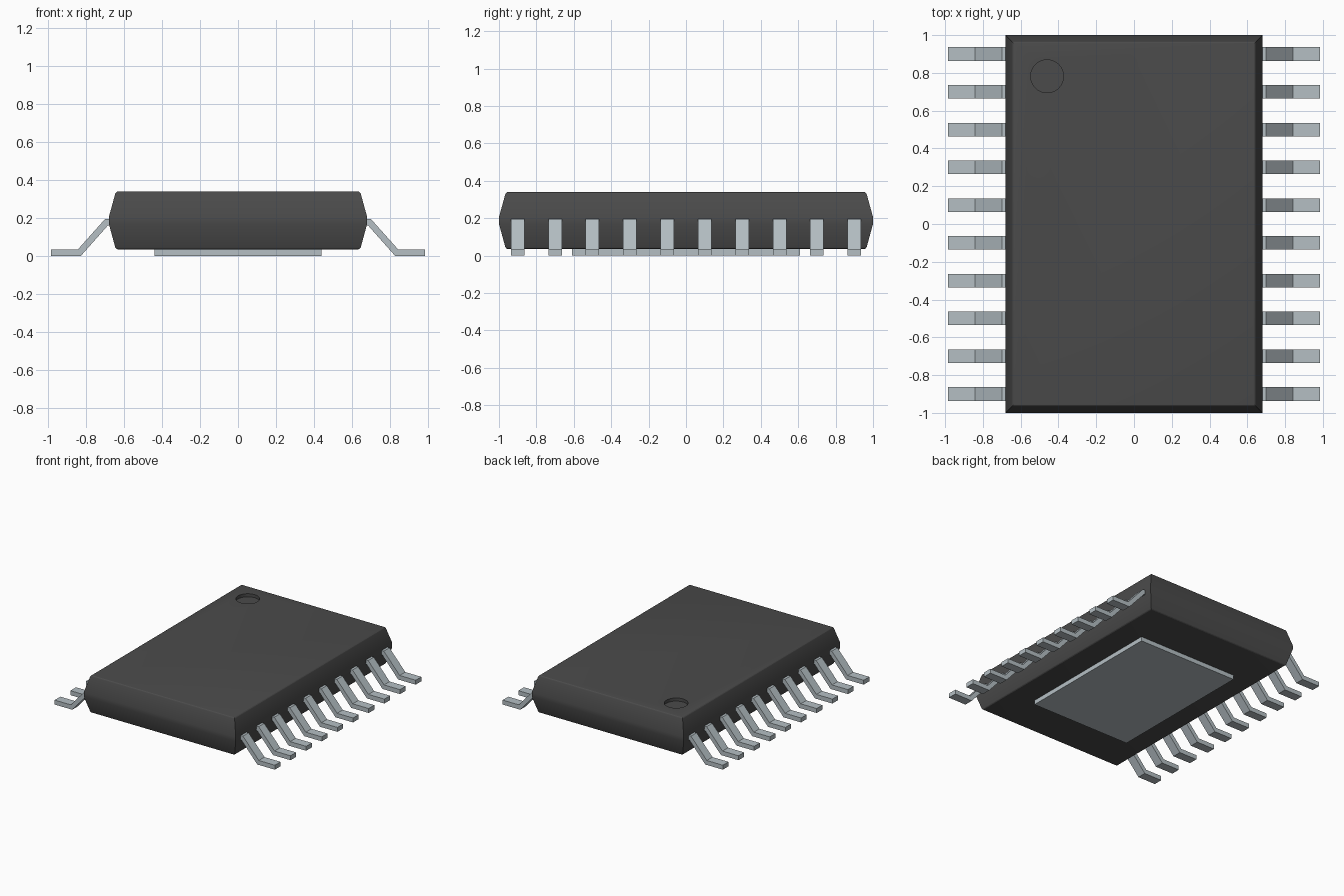
import bpy, bmesh, math

cube = bpy.data.objects.get("Cube")
if cube:
    bpy.data.objects.remove(cube, do_unlink=True)


def material(name, rgb, rough):
    m = bpy.data.materials.new(name)
    m.diffuse_color = (*rgb, 1)
    m.use_nodes = True
    bsdf = m.node_tree.nodes["Principled BSDF"]
    bsdf.inputs["Base Color"].default_value = (*rgb, 1)
    bsdf.inputs["Roughness"].default_value = rough
    return m


BLACK = material("black plastic", (0.07, 0.07, 0.07), 0.6)
TIN = material("tinned metal", (0.46, 0.52, 0.55), 0.4)


def finish(name, bm, mat):
    bmesh.ops.recalc_face_normals(bm, faces=bm.faces)
    me = bpy.data.meshes.new(name)
    bm.to_mesh(me)
    bm.free()
    me.materials.append(mat)
    ob = bpy.data.objects.new(name, me)
    bpy.context.collection.objects.link(ob)
    return ob


def activate(ob):
    bpy.ops.object.select_all(action='DESELECT')
    ob.select_set(True)
    bpy.context.view_layer.objects.active = ob


# Package body: stacked rectangles (half x, half y, z) with rounded rims
def make_body():
    bm = bmesh.new()
    rings = []
    for hx, hy, z in [(0.643, 0.963, 0.035), (0.68, 1.0, 0.17),
                      (0.68, 1.0, 0.205), (0.643, 0.963, 0.34)]:
        rings.append([bm.verts.new((sx * hx, sy * hy, z))
                      for sx, sy in ((-1, -1), (1, -1), (1, 1), (-1, 1))])
    for a, b in zip(rings, rings[1:]):
        for i in range(4):
            j = (i + 1) % 4
            bm.faces.new((a[i], a[j], b[j], b[i]))
    bm.faces.new(rings[0][::-1])
    bm.faces.new(rings[-1])
    rims = [e for e in bm.edges
            if all(v in rings[0] for v in e.verts) or all(v in rings[-1] for v in e.verts)]
    bmesh.ops.bevel(bm, geom=rims, offset=0.012, segments=3, profile=0.5, affect='EDGES')
    return finish("body", bm, BLACK)


body = make_body()

# Round orientation dimple cut into the top
bm = bmesh.new()
bmesh.ops.create_cone(bm, cap_ends=True, segments=48, radius1=0.087, radius2=0.087, depth=0.1)
bmesh.ops.translate(bm, verts=bm.verts, vec=(-0.46, 0.782, 0.365))
cutter = finish("dimple_cutter", bm, BLACK)
cutter.hide_render = True
cut = body.modifiers.new("dimple", 'BOOLEAN')
cut.operation = 'DIFFERENCE'
cut.solver = 'EXACT'
cut.object = cutter
activate(body)
bpy.ops.object.modifier_apply(modifier=cut.name)
bpy.data.objects.remove(cutter, do_unlink=True)
activate(body)
bpy.ops.object.shade_smooth_by_angle(angle=math.radians(20))

# Exposed thermal pad underneath
bm = bmesh.new()
bmesh.ops.create_cube(bm, size=1)
bmesh.ops.scale(bm, verts=bm.verts, vec=(0.88, 1.22, 0.04))
bmesh.ops.translate(bm, verts=bm.verts, vec=(0, 0, 0.02))
finish("thermal_pad", bm, TIN)

# Gull-wing leads: one bent profile (x, z) extruded along y, ten per side
LEAD = [(0.60, 0.195), (0.70, 0.195), (0.842, 0.036), (0.985, 0.036),
        (0.985, 0.0), (0.828, 0.0), (0.686, 0.160), (0.60, 0.160)]
WIDTH, PITCH = 0.072, 0.2


def lead(name, side, y):
    bm = bmesh.new()
    face = bm.faces.new([bm.verts.new((side * x, y - WIDTH / 2, z)) for x, z in LEAD])
    ext = bmesh.ops.extrude_face_region(bm, geom=[face])
    moved = [g for g in ext["geom"] if isinstance(g, bmesh.types.BMVert)]
    bmesh.ops.translate(bm, verts=moved, vec=(0, WIDTH, 0))
    return finish(name, bm, TIN)


for side, label in ((1, "left"), (-1, "right")):
    for i in range(10):
        lead(f"{label}_lead_{i + 1}", side, (i - 4.5) * PITCH)
